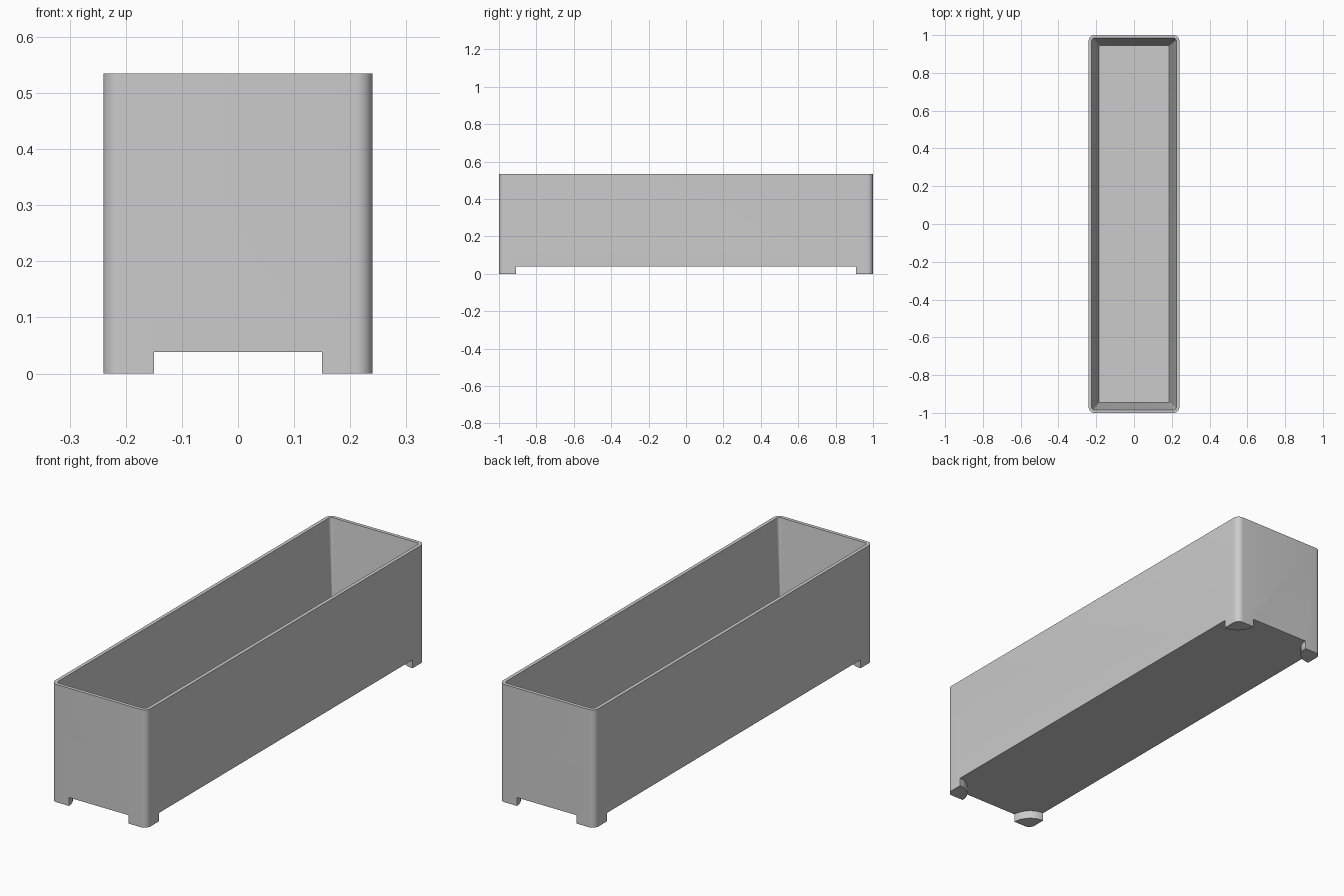
import bpy
import bmesh
from math import cos, sin, pi, radians

cube = bpy.data.objects.get("Cube")
if cube:
    bpy.data.objects.remove(cube, do_unlink=True)

HALF_X, HALF_Y, HEIGHT = 0.24, 1.0, 0.535
FOOT_H, FOOT_R = 0.038, 0.09
FLOOR_Z = 0.09
SEG = 10

grey = bpy.data.materials.new("light_grey")
grey.use_nodes = True
grey.diffuse_color = (0.6, 0.6, 0.6, 1)
grey.node_tree.nodes["Principled BSDF"].inputs["Base Color"].default_value = (0.6, 0.6, 0.6, 1)


def make_object(name, bm):
    bmesh.ops.recalc_face_normals(bm, faces=bm.faces)
    mesh = bpy.data.meshes.new(name)
    bm.to_mesh(mesh)
    bm.free()
    mesh.materials.append(grey)
    obj = bpy.data.objects.new(name, mesh)
    bpy.context.collection.objects.link(obj)
    return obj


def rounded_ring(bm, hx, hy, radius, z):
    """Counter-clockwise ring of vertices around a rounded rectangle."""
    ring = []
    for i, (sx, sy) in enumerate([(1, 1), (-1, 1), (-1, -1), (1, -1)]):
        for k in range(SEG + 1):
            a = pi / 2 * (i + k / SEG)
            ring.append(bm.verts.new((sx * (hx - radius) + radius * cos(a),
                                      sy * (hy - radius) + radius * sin(a), z)))
    return ring


def bridge(bm, low, high):
    n = len(low)
    for i in range(n):
        j = (i + 1) % n
        bm.faces.new((low[i], low[j], high[j], high[i]))


# Trough: outer wall, flat rim, tapered inner wall and floor
bm = bmesh.new()
rings = [rounded_ring(bm, HALF_X, HALF_Y, 0.03, 0),
         rounded_ring(bm, HALF_X, HALF_Y, 0.03, HEIGHT),
         rounded_ring(bm, HALF_X - 0.016, HALF_Y - 0.016, 0.015, HEIGHT),
         rounded_ring(bm, HALF_X - 0.055, HALF_Y - 0.055, 0.003, FLOOR_Z)]
for low, high in zip(rings, rings[1:]):
    bridge(bm, low, high)
bm.faces.new(rings[0][::-1])
bm.faces.new(rings[-1])
planter = make_object("planter_box", bm)

# Underside cutter: leaves a quarter-round foot at each corner
corner = [(HALF_X + 0.1, HALF_Y - FOOT_R)]
for k in range(SEG + 1):
    a = pi / 2 * k / SEG
    corner.append((HALF_X - FOOT_R * sin(a), HALF_Y - FOOT_R * cos(a)))
corner.append((HALF_X - FOOT_R, HALF_Y + 0.1))
outline = []
for sx, sy in [(1, 1), (-1, 1), (-1, -1), (1, -1)]:
    points = [(x * sx, y * sy) for x, y in corner]
    outline += points if sx * sy > 0 else points[::-1]
bm = bmesh.new()
low = [bm.verts.new((x, y, -0.1)) for x, y in outline]
high = [bm.verts.new((x, y, FOOT_H)) for x, y in outline]
bridge(bm, low, high)
bm.faces.new(low[::-1])
bm.faces.new(high)
cutter = make_object("underside_cutter", bm)
cutter.hide_render = True

cut = planter.modifiers.new("feet", 'BOOLEAN')
cut.operation = 'DIFFERENCE'
cut.solver = 'EXACT'
cut.object = cutter

bpy.ops.object.select_all(action='DESELECT')
planter.select_set(True)
bpy.context.view_layer.objects.active = planter
bpy.ops.object.modifier_apply(modifier=cut.name)
bpy.data.objects.remove(cutter, do_unlink=True)
bpy.ops.object.shade_smooth_by_angle(angle=radians(30))
